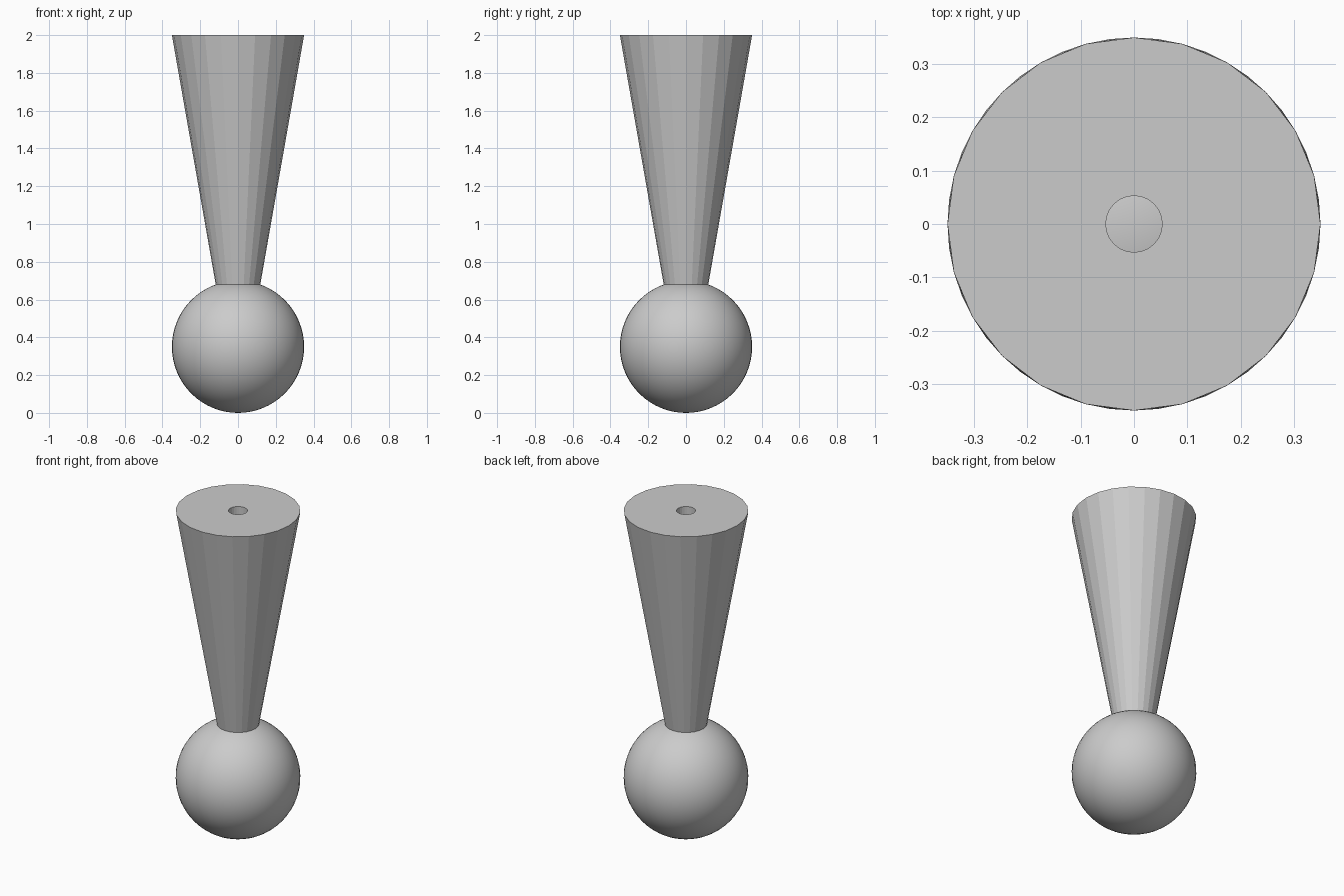
import bpy
import bmesh
from math import cos, sin, tau

cube = bpy.data.objects.get("Cube")
if cube:
    bpy.data.objects.remove(cube, do_unlink=True)

SIDES = 24

grey = bpy.data.materials.new("light_grey")
grey.use_nodes = True
colour = (0.6, 0.6, 0.6, 1.0)
grey.diffuse_color = colour
grey.node_tree.nodes["Principled BSDF"].inputs["Base Color"].default_value = colour


def finish(name, bm):
    """Turn a bmesh into a named grey object."""
    bmesh.ops.recalc_face_normals(bm, faces=bm.faces)
    mesh = bpy.data.meshes.new(name)
    bm.to_mesh(mesh)
    bm.free()
    mesh.materials.append(grey)
    obj = bpy.data.objects.new(name, mesh)
    bpy.context.collection.objects.link(obj)
    return obj


def lathe(name, profile):
    """Revolve a closed (radius, height) profile about the z axis."""
    bm = bmesh.new()
    rings = [[bm.verts.new((r * cos(tau * i / SIDES), r * sin(tau * i / SIDES), z))
              for i in range(SIDES)] for r, z in profile]
    for k, low in enumerate(rings):
        high = rings[(k + 1) % len(rings)]
        for i in range(SIDES):
            j = (i + 1) % SIDES
            bm.faces.new((low[i], low[j], high[j], high[i]))
    return finish(name, bm)


# Round ball at the base
bm = bmesh.new()
bmesh.ops.create_uvsphere(bm, u_segments=48, v_segments=32, radius=0.35)
bmesh.ops.translate(bm, verts=bm.verts, vec=(0, 0, 0.35))
for face in bm.faces:
    face.smooth = True
finish("ball", bm)

# Faceted flaring body with a narrow bore down its axis
lathe("tapered_body", [(0.118, 0.68), (0.35, 2.0), (0.053, 2.0), (0.053, 0.68)])
